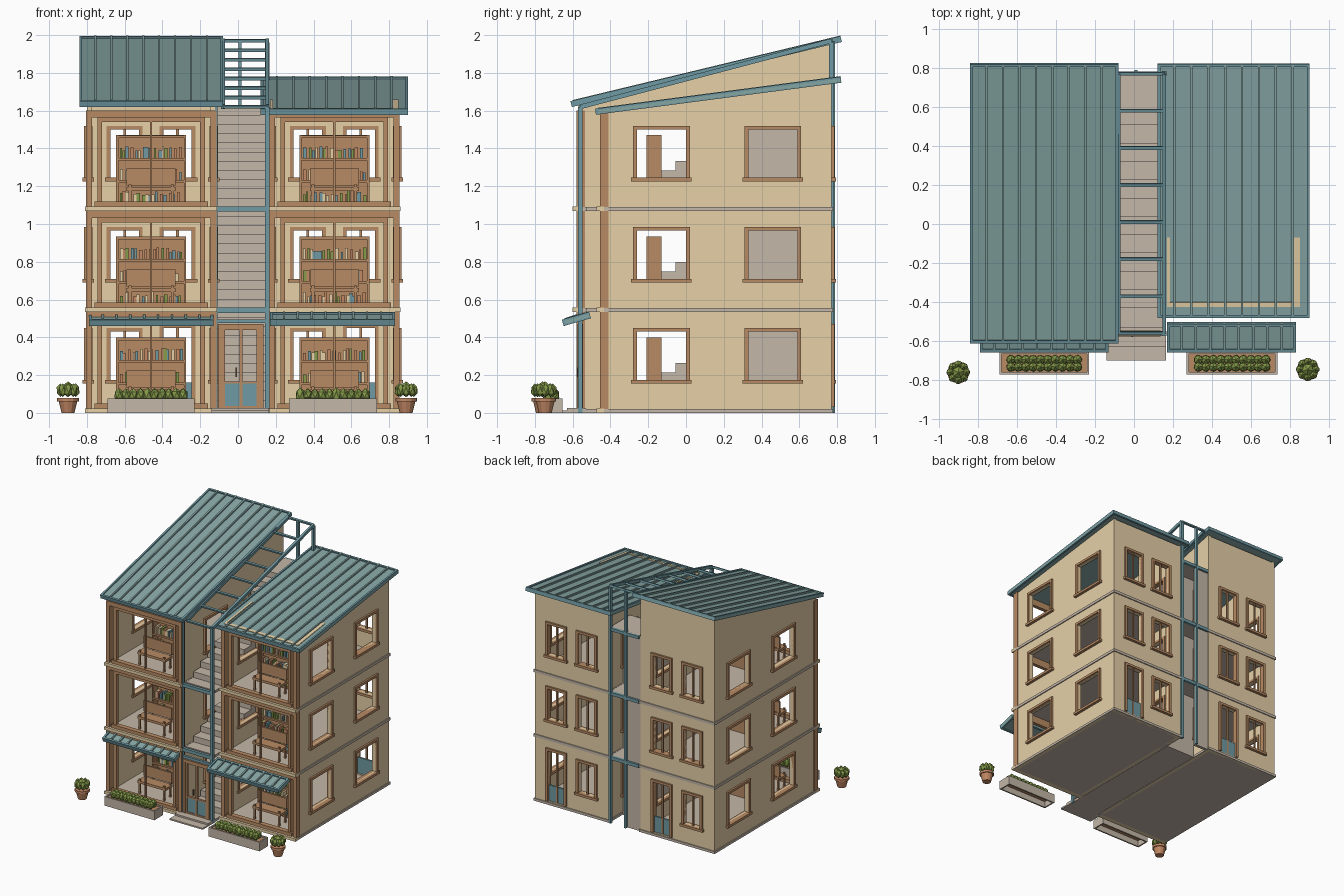
import bpy, bmesh, math, random
from mathutils import Matrix, Vector

random.seed(4)
if "Cube" in bpy.data.objects:
    bpy.data.objects.remove(bpy.data.objects["Cube"], do_unlink=True)


def srgb(r, g, b):
    return tuple((c / 255 / 12.92 if c < 10 else ((c / 255 + 0.055) / 1.055) ** 2.4) for c in (r, g, b)) + (1,)


def material(name, *rgb):
    m = bpy.data.materials.new(name)
    m.use_nodes = True
    m.diffuse_color = srgb(*rgb)
    m.node_tree.nodes["Principled BSDF"].inputs["Base Color"].default_value = srgb(*rgb)
    return m


WALL = material("tan plaster", 230, 208, 167)
WOOD = material("warm wood", 184, 139, 100)
ROOF = material("teal metal", 134, 166, 164)
TRIM = material("blue trim", 112, 154, 163)
STONE = material("grey stone", 196, 183, 168)
LEAF = material("leaf green", 134, 156, 74)
CLAY = material("terracotta", 194, 136, 100)
DARK = material("brown soil", 112, 86, 66)


def finish(name, bm, mat):
    me = bpy.data.meshes.new(name)
    bm.to_mesh(me)
    bm.free()
    me.materials.append(mat)
    ob = bpy.data.objects.new(name, me)
    bpy.context.collection.objects.link(ob)


def part(name, mat, boxes, frame=Matrix()):
    """One object made of boxes given as x0, x1, y0, y1, z0, z1."""
    bm = bmesh.new()
    for a, b, c, d, e, f in boxes:
        m = Matrix.Translation(((a + b) / 2, (c + d) / 2, (e + f) / 2)) @ Matrix.Diagonal((b - a, d - c, f - e, 1))
        bmesh.ops.create_cube(bm, size=1, matrix=frame @ m)
    finish(name, bm, mat)


def across(axis, p0, p1, u0, u1, z0, z1):
    return (p0, p1, u0, u1, z0, z1) if axis == "x" else (u0, u1, p0, p1, z0, z1)


def thicken(bm, push):
    geo = bmesh.ops.extrude_face_region(bm, geom=bm.faces[:])
    bmesh.ops.translate(bm, vec=push, verts=[g for g in geo["geom"] if isinstance(g, bmesh.types.BMVert)])
    bmesh.ops.recalc_face_normals(bm, faces=bm.faces[:])


def wall(name, axis, p0, p1, u0, u1, z0, z1, holes):
    """Wall panel with real openings (u0, u1, z0, z1)."""
    us = sorted({u0, u1, *[h[0] for h in holes], *[h[1] for h in holes]})
    zs = sorted({z0, z1, *[h[2] for h in holes], *[h[3] for h in holes]})
    bm = bmesh.new()
    grid = {}
    for u in us:
        for z in zs:
            grid[u, z] = bm.verts.new((p0, u, z) if axis == "x" else (u, p0, z))
    for a, b in zip(us, us[1:]):
        for c, d in zip(zs, zs[1:]):
            if not any(h[0] <= a and b <= h[1] and h[2] <= c and d <= h[3] for h in holes):
                bm.faces.new([grid[a, c], grid[b, c], grid[b, d], grid[a, d]])
    thicken(bm, Vector((p1 - p0, 0, 0)) if axis == "x" else Vector((0, p1 - p0, 0)))
    finish(name, bm, WALL)


def surround(axis, p0, p1, hole, sill=True, mullion=False):
    """Wooden frame boxes around an opening."""
    a, b, c, d = hole
    w = 0.02
    out = [across(axis, p0, p1, a - w, a, c, d), across(axis, p0, p1, b, b + w, c, d),
           across(axis, p0, p1, a - w, b + w, d, d + w)]
    if sill:
        out.append(across(axis, p0 - 0.008, p1 + 0.008, a - 0.03, b + 0.03, c - w, c))
    if mullion:
        m = (a + b) / 2
        out.append(across(axis, (p0 + p1) / 2 - 0.006, (p0 + p1) / 2 + 0.006, m - 0.007, m + 0.007, c, d))
    return out


def prism(name, mat, x0, x1, profile):
    bm = bmesh.new()
    bm.faces.new([bm.verts.new((x0, y, z)) for y, z in profile])
    thicken(bm, Vector((x1 - x0, 0, 0)))
    finish(name, bm, mat)


def seam_roof(name, x0, x1, y0, z0, y1, z1, panels, deep):
    """Sloped sheet with standing seams and an edge fascia; returns its frame."""
    run = math.hypot(y1 - y0, z1 - z0)
    frame = Matrix.Translation((0, y0, z0)) @ Matrix.Rotation(math.atan2(z1 - z0, y1 - y0), 4, "X")
    step = (x1 - x0) / panels
    seams = [(x0 + i * step - 0.006, x0 + i * step + 0.006, 0, run, 0, 0.013) for i in range(1, panels)]
    part(name, ROOF, [(x0, x1, 0, run, -0.015, 0)] + seams, frame)
    e = 0.015
    part(name + "_fascia", TRIM, [(x0, x0 + e, 0, run, -deep, 0.01), (x1 - e, x1, 0, run, -deep, 0.01),
                                  (x0, x1, -e, 0, -deep, 0.01), (x0, x1, run - e, run, -deep, 0.01)], frame)
    return frame


FLOORS = (0.02, 0.555, 1.09)
TOP, BACK, T = 1.56, 0.77, 0.025


def block(side, x0, x1, yf, roof):
    c = (x0 + x1) / 2
    side_holes = [(y, y + 0.26, f + 0.155, f + 0.41) for f in FLOORS for y in (-0.26, 0.33)]
    back_holes = [(c + o - 0.075, c + o + 0.075, f + 0.155, f + 0.41)
                  for f in FLOORS for o in (-0.14, 0.14) if not (f < 0.1 and o > 0)]
    door = (c + 0.065, c + 0.215, 0.03, 0.45)
    # Walls and window frames
    wall(side + "_west_wall", "x", x0, x0 + T, yf, BACK, 0, TOP, side_holes)
    wall(side + "_east_wall", "x", x1 - T, x1, yf, BACK, 0, TOP, side_holes)
    wall(side + "_back_wall", "y", BACK - T, BACK, x0, x1, 0, TOP, back_holes + [door])
    frames = surround("y", BACK - 0.03, BACK + 0.015, door, False, True)
    for h in side_holes:
        frames += surround("x", x0 - 0.015, x0 + 0.03, h) + surround("x", x1 - 0.03, x1 + 0.015, h)
    for h in back_holes:
        frames += surround("y", BACK - 0.03, BACK + 0.015, h, True, True)
    part(side + "_window_frames", WOOD, frames)
    part(side + "_back_door_panel", TRIM, [(door[0], door[1], BACK - 0.02, BACK - 0.005, 0.03, 0.16)])
    # Sloped upper walls below the roof
    ra, za, rb, zb = roof
    under = lambda y: za + (y - ra) * (zb - za) / (rb - ra) - 0.022
    for n, a in (("west", x0), ("east", x1 - T)):
        prism(f"{side}_{n}_gable", WALL, a, a + T, [(yf, TOP), (BACK, TOP), (BACK, under(BACK)), (yf, under(yf))])
    part(side + "_back_upper_wall", WALL, [(x0, x1, BACK - T, BACK, TOP, under(BACK - T))])
    # Floor slabs with a plaster front ledge
    levels = [(max(f - 0.022, 0), f) for f in FLOORS]
    part(side + "_floor_slabs", STONE, [(x0 - 0.008, x1 + 0.008, yf, BACK + 0.008, a, b) for a, b in levels])
    part(side + "_front_ledges", WALL, [(x0 - 0.01, x1 + 0.01, yf - 0.03, yf + 0.01, a, b + 0.003) for a, b in levels])
    wood, rails, shelves, bench = [], [], [], []
    books = {WALL: [], TRIM: [], LEAF: [], CLAY: []}
    for f in FLOORS:
        t = f + (0.51 if f > 1 else 0.513)
        # Wide front opening: corner posts, lintel and inner frame
        wood += [(x0 - 0.006, x0 + 0.026, yf - 0.01, yf + 0.035, f, t), (x1 - 0.026, x1 + 0.006, yf - 0.01, yf + 0.035, f, t),
                 (x0, x1, yf - 0.01, yf + 0.03, t - 0.035, t)]
        rails += [(x0 + 0.055, x0 + 0.08, yf, yf + 0.03, f, t - 0.035), (x1 - 0.08, x1 - 0.055, yf, yf + 0.03, f, t - 0.035),
                  (x0 + 0.04, x1 - 0.04, yf - 0.01, yf + 0.03, f, f + 0.03), (x0 + 0.055, x1 - 0.055, yf, yf + 0.03, t - 0.06, t - 0.035),
                  (c - 0.006, c + 0.006, yf + 0.005, yf + 0.02, f, t - 0.035)]
        # Bookcase with three rows of books
        a, b, y = c - 0.185, c + 0.185, -0.21
        shelves += [(a, b, y + 0.065, y + 0.08, f, f + 0.38), (a, a + 0.012, y, y + 0.08, f, f + 0.38),
                    (b - 0.012, b, y, y + 0.08, f, f + 0.38)]
        for k in range(4):
            z = f + 0.01 + k * 0.118
            shelves.append((a, b, y, y + 0.08, z, z + 0.014))
            x = a + 0.02
            while k < 3 and x < b - 0.03:
                w = random.uniform(0.01, 0.018)
                books[random.choice(list(books))].append((x, x + w, y + 0.01, y + 0.06, z + 0.014, z + random.uniform(0.05, 0.075)))
                x += w + random.choice((0.002, 0.012))
        # Bench near the front
        y = yf + 0.09
        bench += [(c - 0.13, c + 0.13, y, y + 0.09, f + 0.085, f + 0.105), (c - 0.13, c + 0.13, y + 0.08, y + 0.095, f + 0.115, f + 0.205)]
        bench += [(x, x + 0.015, v, v + 0.015, f, f + 0.12) for x in (c - 0.12, c + 0.105) for v in (y, y + 0.078)]
    part(side + "_front_posts", WOOD, wood)
    part(side + "_front_window_frames", WOOD, rails)
    part(side + "_bookcases", WOOD, shelves)
    part(side + "_benches", WOOD, bench)
    for m, b in books.items():
        part(f"{side}_books_{m.name.split()[0]}", m, b)


block("right", -0.80, -0.12, -0.57, (-0.61, 1.64, 0.82, 1.985))
block("left", 0.17, 0.85, -0.445, (-0.48, 1.60, 0.82, 1.77))

# Main roofs and awnings
seam_roof("tall_roof", -0.84, -0.08, -0.595, 1.644, 0.82, 1.985, 9, 0.022)
low = seam_roof("low_roof", 0.12, 0.90, -0.465, 1.602, 0.82, 1.77, 9, 0.022)
part("low_roof_strips", WALL, [(0.17, 0.185, 0.04, 0.40, 0, 0.005), (0.82, 0.85, 0.04, 0.40, 0, 0.005),
                               (0.17, 0.85, 0.04, 0.065, 0, 0.005)], low)
seam_roof("right_awning", -0.79, -0.13, -0.64, 0.488, -0.56, 0.515, 9, 0.025)
seam_roof("left_awning", 0.17, 0.83, -0.64, 0.488, -0.51, 0.525, 9, 0.025)

# Stair flights between the two blocks, with a half-width back panel
steps, n = [], 11
tread, rise = 1.03 / n, 0.535 / n
for f in FLOORS:
    steps += [(-0.11, 0.16, -0.43 + i * tread, -0.43 + (i + 1) * tread, f - 0.02, f + (i + 1) * rise) for i in range(n)]
    steps += [(-0.11, 0.16, -0.53, -0.43, f - 0.02, f), (-0.11, 0.16, 0.60, BACK, f + 0.515, f + 0.535)]
part("stairs", STONE, steps)
part("stair_back_panel", STONE, [(-0.12, 0.01, 0.74, 0.765, 0, 1.62)])
part("entrance_steps", STONE, [(-0.14, 0.165, -0.70, -0.63, 0, 0.012), (-0.14, 0.165, -0.63, -0.53, 0, 0.025)])

# Stair frame: posts, landing beams and climbing top rails
posts = [(x - w, x + w, y - 0.013, y + 0.013, 0, z) for x, w, y, z in
         ((-0.115, 0.007, -0.56, 1.62), (0.155, 0.011, -0.56, 1.62), (0.01, 0.008, 0.775, 1.97), (0.155, 0.011, 0.77, 1.96))]
beams = [(-0.11, 0.155, y - 0.012, y + 0.012, f - 0.025, f + 0.002) for y in (-0.56, 0.77) for f in FLOORS[1:]]
beams += [(-0.11, 0.155, 0.758, 0.782, 1.60, 1.625), (-0.11, 0.155, -0.57, -0.55, 0.475, 0.495)]
part("stair_frame", TRIM, posts + beams)
slope = Matrix.Translation((0, -0.56, 1.62)) @ Matrix.Rotation(math.atan2(0.35, 1.33), 4, "X")
length = math.hypot(0.35, 1.33)
part("top_rails", TRIM, [(x - 0.01, x + 0.01, 0, length, -0.012, 0.012) for x in (-0.08, 0.155)]
     + [(-0.08, 0.155, i * length / 7 - 0.008, i * length / 7 + 0.008, -0.008, 0.008) for i in range(8)], slope)

# Entrance double door
part("entrance_door_frame", WOOD, surround("y", -0.575, -0.545, (-0.085, 0.115, 0.025, 0.45), False)
     + [(x - 0.008, x + 0.008, -0.57, -0.55, 0.025, 0.45) for x in (-0.077, 0.015, 0.107)]
     + [(-0.085, 0.115, -0.57, -0.55, z, z + 0.012) for z in (0.025, 0.155, 0.438)])
part("entrance_door_panels", TRIM, [(-0.085, 0.115, -0.565, -0.555, 0.03, 0.16)])
part("entrance_door_handle", DARK, [(-0.012, -0.006, -0.578, -0.565, 0.19, 0.24)])


def foliage(name, spots):
    bm = bmesh.new()
    for p, r, h in spots:
        bmesh.ops.create_icosphere(bm, subdivisions=1, radius=1,
                                   matrix=Matrix.Translation(p) @ Matrix.Rotation(random.random() * 3, 4, "Z") @ Matrix.Diagonal((r, r, h, 1)))
    finish(name, bm, LEAF)


# Planter boxes with hedges
for side, a, b in (("right", -0.69, -0.23), ("left", 0.27, 0.735)):
    y0, y1, w = -0.77, -0.655, 0.012
    part(side + "_planter", STONE, [(a, b, y0, y0 + w, 0, 0.075), (a, b, y1 - w, y1, 0, 0.075),
                                    (a, a + w, y0, y1, 0, 0.075), (b - w, b, y0, y1, 0, 0.075)])
    part(side + "_planter_soil", WOOD, [(a + w, b - w, y0 + w, y1 - w, 0.05, 0.065)])
    foliage(side + "_hedge", [(Vector((a + 0.06 + i * (b - a - 0.12) / 9, y, 0.095)), 0.027, random.uniform(0.032, 0.04))
                              for i in range(10) for y in (-0.732, -0.695)])

# Potted plants
for side, x, y in (("right", -0.90, -0.76), ("left", 0.89, -0.745)):
    bm = bmesh.new()
    for r1, r2, z0, z1 in ((0.034, 0.05, 0, 0.065), (0.057, 0.057, 0.06, 0.08)):
        bmesh.ops.create_cone(bm, cap_ends=True, segments=12, radius1=r1, radius2=r2, depth=z1 - z0,
                              matrix=Matrix.Translation((x, y, (z0 + z1) / 2)))
    finish(side + "_pot", bm, CLAY)
    ring = [(Vector((x + 0.04 * math.cos(k * math.pi / 4), y + 0.04 * math.sin(k * math.pi / 4), 0.12)), 0.023, 0.036) for k in range(8)]
    foliage(side + "_pot_plant", ring + [(Vector((x, y, 0.125)), 0.035, 0.042)])
